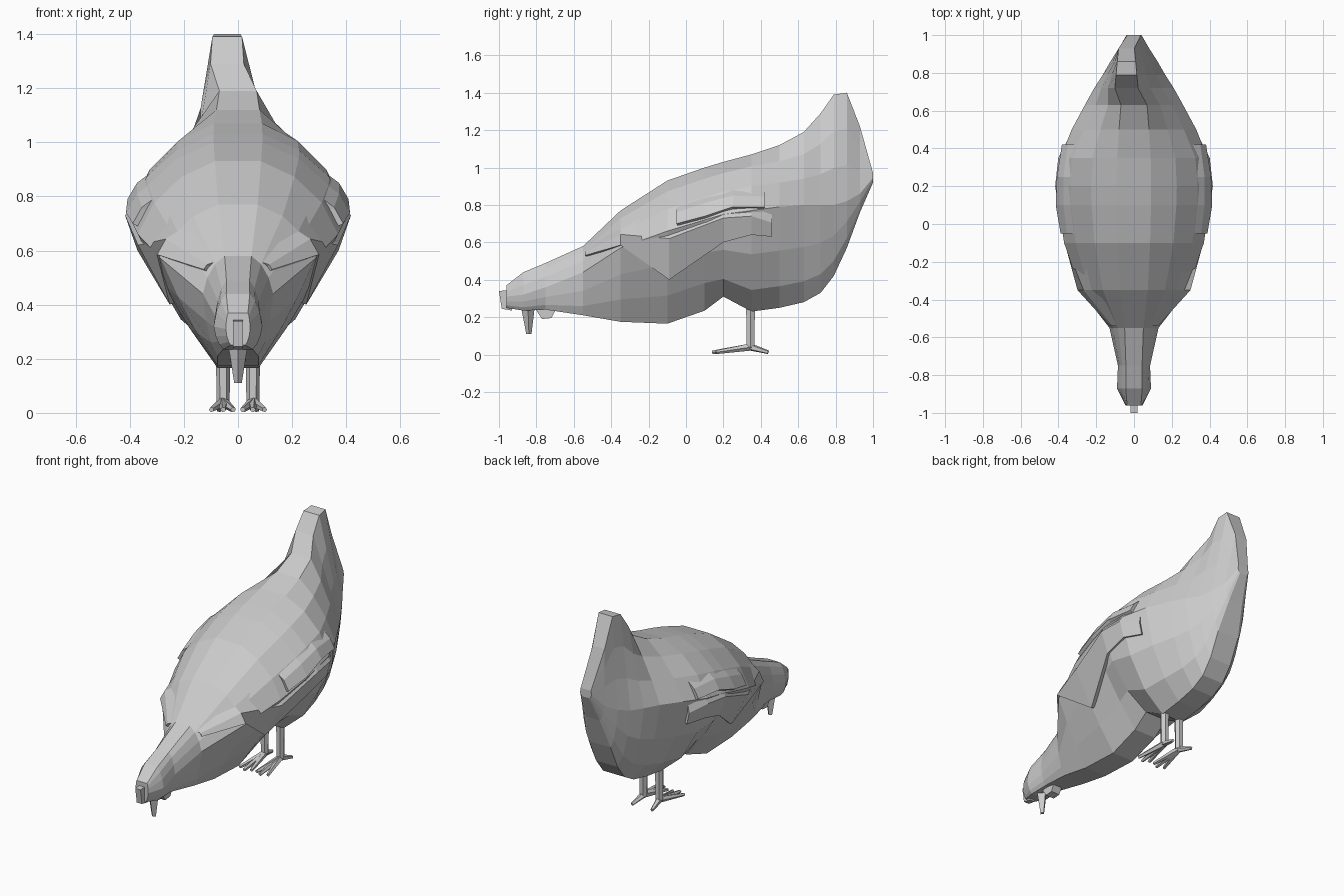
import bpy, bmesh, math
from mathutils import Vector
from mathutils.bvhtree import BVHTree

if "Cube" in bpy.data.objects:
    bpy.data.objects.remove(bpy.data.objects["Cube"])


def make(name, bm):
    bmesh.ops.recalc_face_normals(bm, faces=bm.faces)
    me = bpy.data.meshes.new(name)
    bm.to_mesh(me)
    bm.free()
    ob = bpy.data.objects.new(name, me)
    bpy.context.collection.objects.link(ob)
    return ob


def loft(name, rings):
    bm = bmesh.new()
    loops = [[bm.verts.new(p) for p in r] for r in rings]
    n = len(loops[0])
    for a, b in zip(loops, loops[1:]):
        for i in range(n):
            j = (i + 1) % n
            bm.faces.new((a[i], a[j], b[j], b[i]))
    bm.faces.new(loops[0])
    bm.faces.new(loops[-1])
    return make(name, bm)


def mirror(ob):
    ob.modifiers.new("mirror", 'MIRROR')
    return ob


def limb(name, start, end, r1, r2, sides=6):
    """Tapered rod between two points."""
    start, end = Vector(start), Vector(end)
    q = (end - start).to_track_quat('Z', 'Y')
    rings = []
    for c, r in ((start, r1), (end, r2)):
        rings.append([c + q @ Vector((r * math.cos(math.tau * i / sides),
                                      r * math.sin(math.tau * i / sides), 0))
                      for i in range(sides)])
    return loft(name, rings)


def plate(name, outline, half):
    """Thin upright plate from a (y, z) outline."""
    return loft(name, [[(s, y, z) for y, z in outline] for s in (-half, half)])


# Body, head and tail in one loft: y, half width, top z, widest z, bottom z
STATIONS = [
    (-.96, .045, .37, .31, .25),
    (-.87, .09, .44, .32, .235),
    (-.75, .085, .49, .36, .24),
    (-.55, .13, .58, .44, .21),
    (-.35, .285, .77, .57, .175),
    (-.1, .37, .93, .66, .165),
    (.1, .4, 1, .72, .235),
    (.2, .405, 1.03, .75, .31),
    (.35, .39, 1.07, .77, .23),
    (.5, .33, 1.12, .79, .25),
    (.63, .26, 1.19, .8, .28),
    (.72, .21, 1.29, .8, .33),
    (.79, .165, 1.39, .8, .42),
    (.86, .125, 1.4, .82, .57),
    (.93, .08, 1.22, .86, .76),
    (1, .04, .97, .945, .92),
]


def section(y, w, zt, zm, zb):
    wide_top, wide_bottom = min(.09, .03 + w * .15), min(.075, w * .6)
    up = max(0, min(.6, .6 - (y - .35) * 1.6))       # tail gets straight sides
    down = .15 if -.4 < y < .15 else .6              # breast gets a V shape
    lean = -.04 if .7 < y < .95 else 0               # tail tip leans sideways

    def quarter(we, ze, r, t):
        a = t * math.pi / 2
        flat = Vector((we + (w - we) * t, ze + (zm - ze) * t))
        arc = Vector((we + (w - we) * math.sin(a), zm + (ze - zm) * math.cos(a)))
        return flat.lerp(arc, r)
    half = [quarter(wide_top, zt, up, k / 3) for k in range(4)]
    half += [quarter(wide_bottom, zb, down, k / 3) for k in (2, 1, 0)]
    ring = [(p.x, p.y) for p in half] + [(-p.x, p.y) for p in reversed(half)]
    return [(x + lean * max(0, (z - zm) / (zt - zm)), y, z) for x, z in ring]


body = loft("body", [section(*s) for s in STATIONS])
tree = BVHTree.FromPolygons([v.co for v in body.data.vertices],
                            [p.vertices for p in body.data.polygons])


# Wings: strips (y, low z, high z) laid on the body side, proud at the lower edge
def wing(name, strip, lift):
    bm = bmesh.new()
    cols = []
    for y, low, high in strip:
        col = []
        for t, off in ((0, lift), (.5, lift * .9), (1, -.012)):
            z = low + (high - low) * t
            hit = tree.ray_cast(Vector((2, y, z)), Vector((-1, 0, 0)))[0]
            col.append(bm.verts.new(((hit.x if hit else .05) + off, y, z)))
        cols.append(col)
    for a, b in zip(cols, cols[1:]):
        for i in range(2):
            bm.faces.new((a[i], b[i], b[i + 1], a[i + 1]))
    ob = make(name, bm)
    if ob.data.polygons[len(ob.data.polygons) // 2].normal.x < 0:
        ob.data.flip_normals()
    ob.modifiers.new("thickness", 'SOLIDIFY').thickness = .025
    return mirror(ob)


wing("wings", [(-.54, .53, .565), (-.35, .585, .7), (-.09, .4, .84),
               (.2, .6, .86), (.35, .64, .84), (.46, .63, .78)], .022)
wing("wing_coverts", [(-.05, .7, .82), (.1, .74, .88), (.25, .79, .91), (.42, .79, .9)], .025)

# Head details
plate("comb", [(-1, .34), (-.93, .345), (-.93, .235), (-.985, .245)], .018)
limb("beak", (0, -.845, .25), (0, -.84, .11), .036, .014, 4)
plate("wattle", [(-.81, .25), (-.77, .19), (-.72, .195), (-.69, .25)], .03)

# Legs and feet
ankle = (.055, .345, .04)
mirror(limb("legs", (.055, .345, .32), ankle, .028, .024))
for name, x, y in (("inner_toes", .018, .16), ("middle_toes", .055, .14),
                   ("outer_toes", .098, .16), ("rear_toes", .07, .44)):
    mirror(limb(name, ankle, (x, y, .012), .02, .01, 5))
